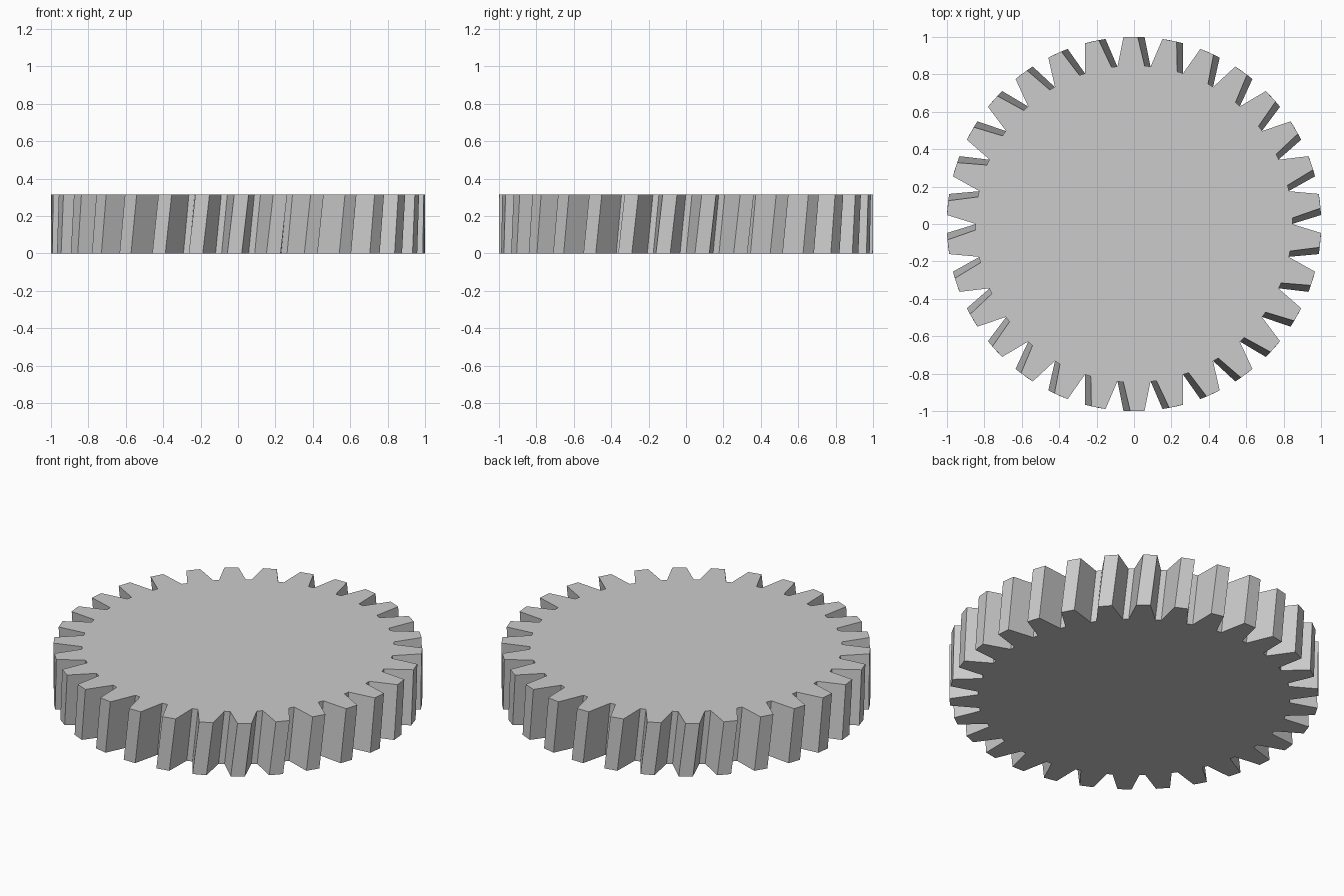
import bpy, bmesh, math

if "Cube" in bpy.data.objects:
    bpy.data.objects.remove(bpy.data.objects["Cube"])

TEETH = 30
R_TIP, R_ROOT = 1.0, 0.846
HALF_TIP, HALF_ROOT = 2.2, 4.9   # half widths of a tooth in degrees
HEIGHT, TWIST = 0.316, 1.05      # twist of each end face in degrees

steel = bpy.data.materials.new("light_grey")
steel.diffuse_color = (0.6, 0.6, 0.6, 1)
steel.use_nodes = True
steel.node_tree.nodes["Principled BSDF"].inputs["Base Color"].default_value = steel.diffuse_color


def ring(bm, z, twist):
    """One toothed outline, counterclockwise."""
    verts = []
    for i in range(TEETH):
        centre = 90 + twist + i * 360 / TEETH
        for r, off in ((R_ROOT, -HALF_ROOT), (R_TIP, -HALF_TIP),
                       (R_TIP, HALF_TIP), (R_ROOT, HALF_ROOT)):
            a = math.radians(centre + off)
            verts.append(bm.verts.new((r * math.cos(a), r * math.sin(a), z)))
    return verts


# Helical gear: two outlines turned against each other, joined by walls
bm = bmesh.new()
bottom = ring(bm, 0, -TWIST)
top = ring(bm, HEIGHT, TWIST)
n = len(top)
for i in range(n):
    j = (i + 1) % n
    bm.faces.new((bottom[i], bottom[j], top[j], top[i]))
bm.faces.new(top)
bm.faces.new(bottom[::-1])

mesh = bpy.data.meshes.new("helical_gear")
bm.to_mesh(mesh)
bm.free()
mesh.materials.append(steel)
gear = bpy.data.objects.new("helical_gear", mesh)
bpy.context.collection.objects.link(gear)
